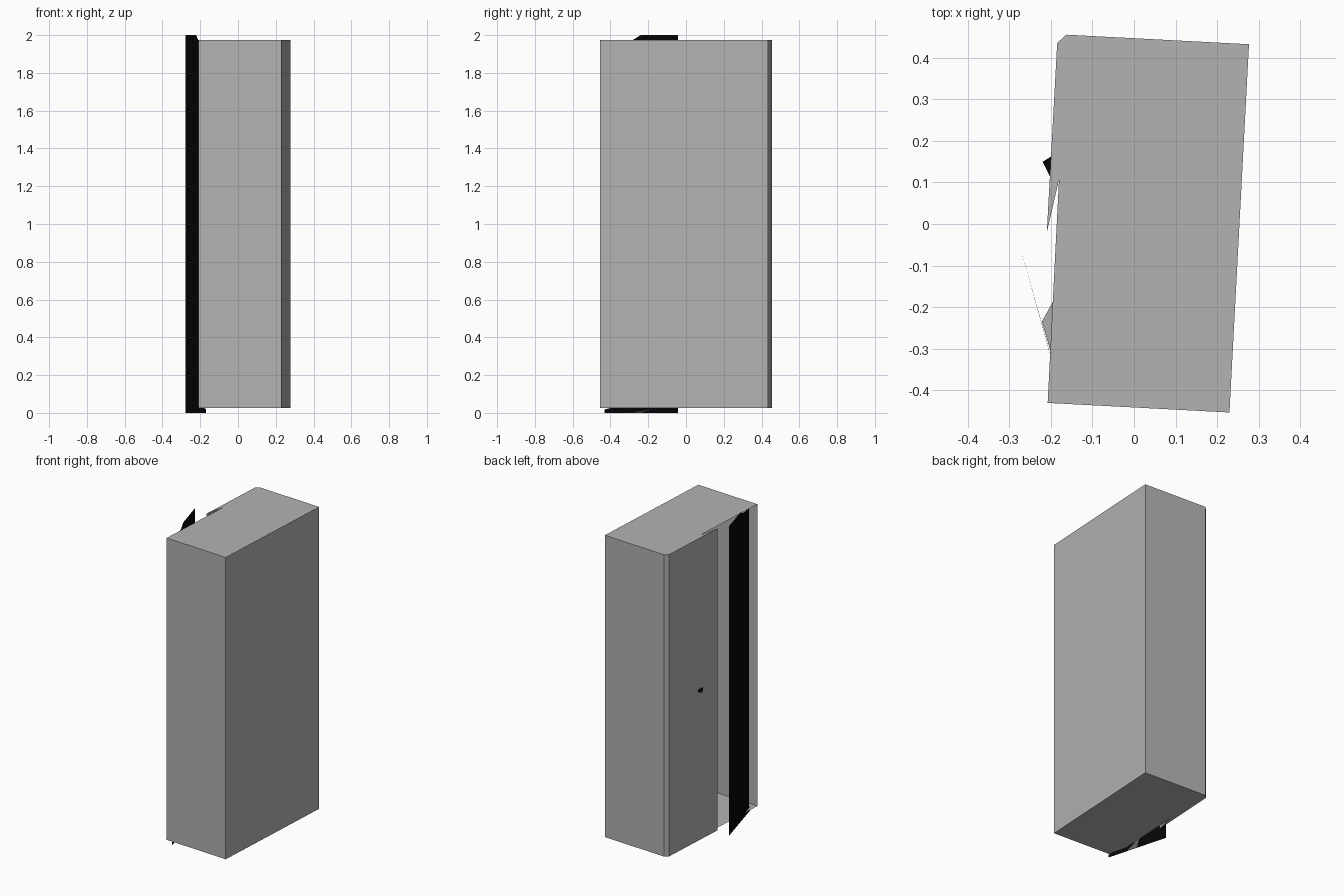
import bpy, bmesh

if "Cube" in bpy.data.objects:
    bpy.data.objects.remove(bpy.data.objects["Cube"])

Z0, Z1 = 0.025, 1.975


def material(name, value):
    mat = bpy.data.materials.new(name)
    mat.diffuse_color = (value, value, value, 1)
    mat.use_nodes = True
    mat.node_tree.nodes["Principled BSDF"].inputs["Base Color"].default_value = mat.diffuse_color
    return mat


GREY = material("grey_finish", 0.45)
DARK = material("dark_finish", 0.002)


def finish(name, bm, mat):
    mesh = bpy.data.meshes.new(name)
    bm.to_mesh(mesh)
    bm.free()
    mesh.materials.append(mat)
    ob = bpy.data.objects.new(name, mesh)
    bpy.context.collection.objects.link(ob)
    return ob


def prism(name, outline, z0, z1, mat=GREY, skip=()):
    """Extrude a plan outline upwards, leaving out the sides listed in skip."""
    bm = bmesh.new()
    low = [bm.verts.new((x, y, z0)) for x, y in outline]
    top = [bm.verts.new((x, y, z1)) for x, y in outline]
    n = len(outline)
    for i in range(n):
        if i not in skip:
            j = (i + 1) % n
            bm.faces.new((low[i], low[j], top[j], top[i]))
    bm.faces.new(low[::-1])
    bm.faces.new(top)
    return finish(name, bm, mat)


def panel(name, points, mat=GREY):
    """Single flat sheet."""
    bm = bmesh.new()
    bm.faces.new([bm.verts.new(p) for p in points])
    return finish(name, bm, mat)


# Thin-walled cabinet shell, slightly turned and open on its door side
prism("cabinet_shell",
      [(-0.208, -0.431), (0.23, -0.454), (0.277, 0.433), (-0.163, 0.456)],
      Z0, Z1, skip=(3,))

# Closed door: bevelled hinge edge, long taper towards the free edge
prism("closed_door",
      [(-0.163, 0.456), (-0.185, 0.436), (-0.21, -0.02), (-0.18, 0.11)],
      Z0, Z1, skip=(3,))

# Open door: thin dark sheet with a clipped upper corner
panel("open_door", [
    (-0.278, -0.042, 0.0), (-0.169, -0.432, 0.0), (-0.169, -0.432, 0.018),
    (-0.182, -0.385, 0.03), (-0.182, -0.385, 1.96), (-0.211, -0.28, Z1),
    (-0.222, -0.24, 2.0), (-0.278, -0.042, 2.0)], DARK)

# Small brace under the open door
panel("door_brace", [
    (-0.222, -0.235, 0.0), (-0.2, -0.31, 0.0), (-0.18, -0.16, 0.024)])

# Small wedge handle on the closed door
prism("door_handle",
      [(-0.199, 0.163), (-0.22, 0.15), (-0.199, 0.108)], 0.985, 1.0, DARK)
